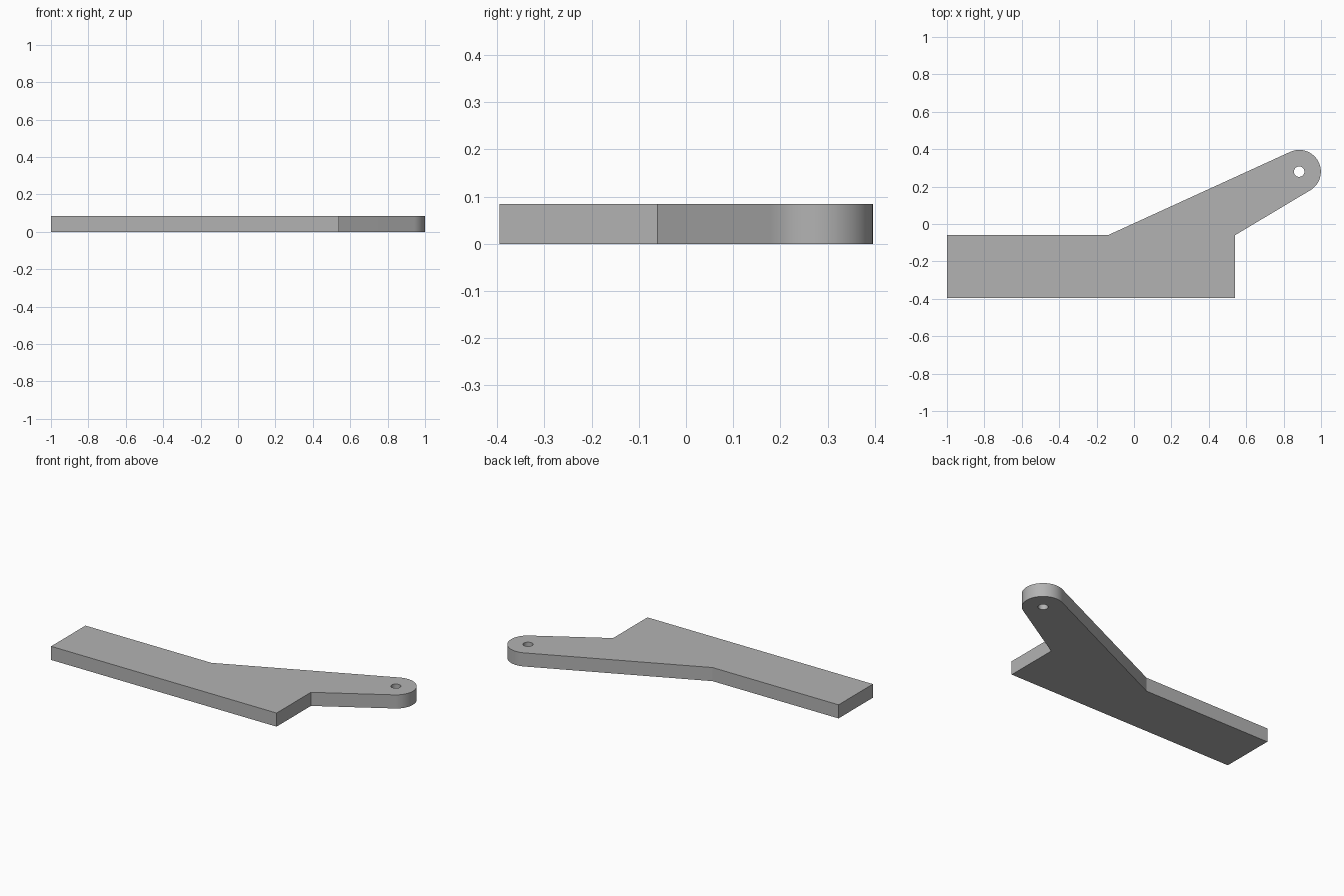
import bpy
import bmesh
from math import cos, sin, radians

cube = bpy.data.objects.get("Cube")
if cube:
    bpy.data.objects.remove(cube)

THICKNESS = 0.084
EYE = (0.883, 0.28)      # centre of the rounded arm end
EYE_RADIUS = 0.116
HOLE_RADIUS = 0.028


def arc(radius, start, end, steps):
    """Points on a circle around the arm end, angles in degrees."""
    angles = [radians(start + (end - start) * i / steps) for i in range(steps + 1)]
    return [(EYE[0] + radius * cos(a), EYE[1] + radius * sin(a)) for a in angles]


def add_loop(bm, points):
    verts = [bm.verts.new((x, y, 0)) for x, y in points]
    return [bm.edges.new((v, verts[i - 1])) for i, v in enumerate(verts)]


# Grey material
grey = bpy.data.materials.new("plain grey")
grey.use_nodes = True
colour = (0.45, 0.45, 0.45, 1)
grey.diffuse_color = colour
grey.node_tree.nodes["Principled BSDF"].inputs["Base Color"].default_value = colour

# Outline: straight bar, then the angled arm with its rounded end
outline = [(-1, -0.395), (0.54, -0.395), (0.54, -0.06)]
outline += arc(EYE_RADIUS, -59, 114, 32)
outline += [(-0.14, -0.06), (-1, -0.06)]

# Fill the outline around the pin hole and raise it to a plate
bm = bmesh.new()
edges = add_loop(bm, outline) + add_loop(bm, arc(HOLE_RADIUS, 0, 360, 32)[:-1])
bmesh.ops.triangle_fill(bm, edges=edges, use_beauty=True)
raised = bmesh.ops.extrude_face_region(bm, geom=bm.faces[:], use_keep_orig=True)
top = [g for g in raised["geom"] if isinstance(g, bmesh.types.BMVert)]
bmesh.ops.translate(bm, verts=top, vec=(0, 0, THICKNESS))
bmesh.ops.recalc_face_normals(bm, faces=bm.faces[:])

mesh = bpy.data.meshes.new("lever_plate")
bm.to_mesh(mesh)
bm.free()
mesh.materials.append(grey)
plate = bpy.data.objects.new("lever_plate", mesh)
bpy.context.collection.objects.link(plate)

# Smooth rounded end and hole, sharp rims
bpy.ops.object.select_all(action='DESELECT')
plate.select_set(True)
bpy.context.view_layer.objects.active = plate
bpy.ops.object.shade_smooth_by_angle(angle=radians(20))
